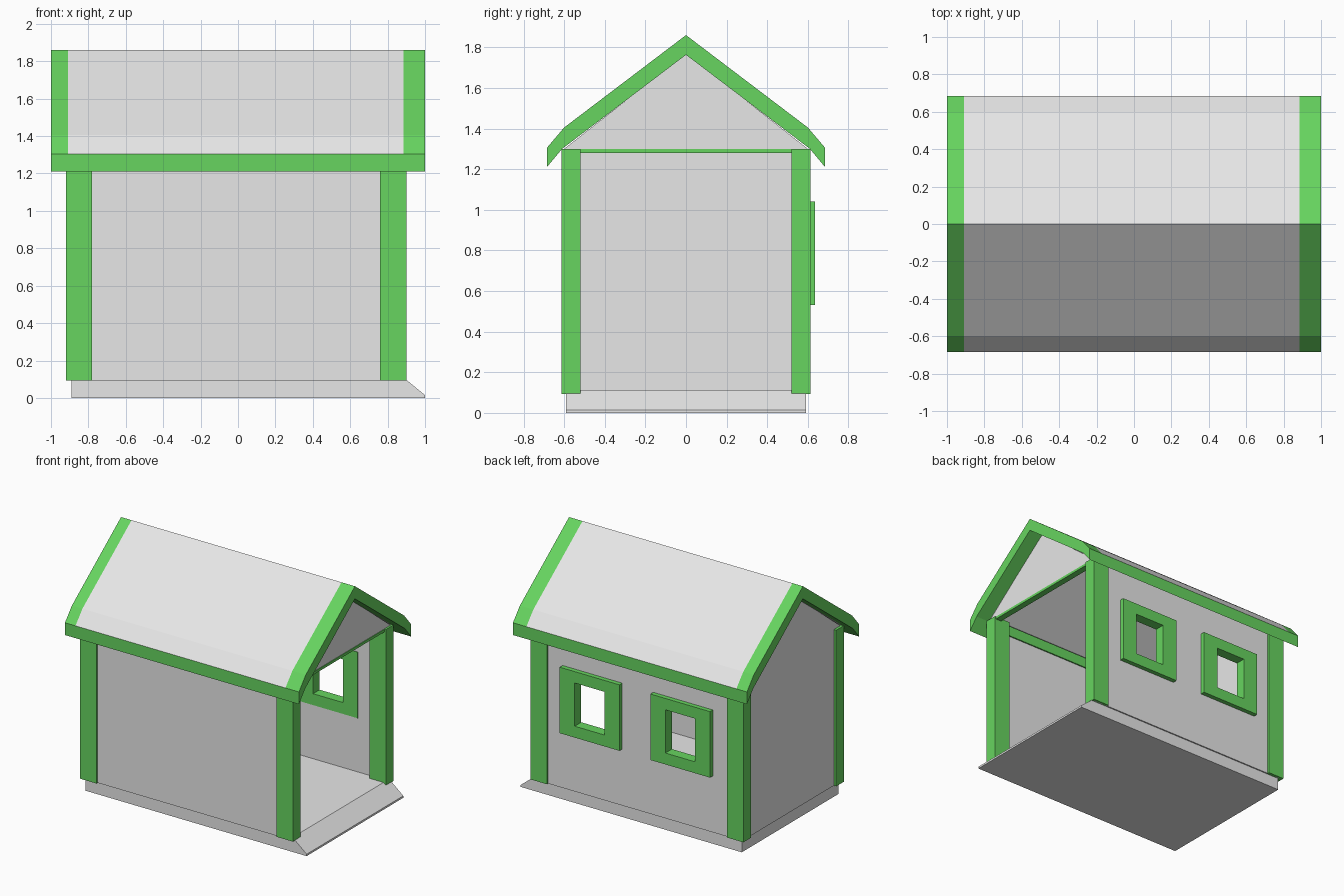
import bpy
import bmesh
from mathutils import Vector

if "Cube" in bpy.data.objects:
    bpy.data.objects.remove(bpy.data.objects["Cube"], do_unlink=True)


def material(name, rgb):
    m = bpy.data.materials.new(name)
    m.use_nodes = True
    m.diffuse_color = (*rgb, 1)
    m.node_tree.nodes["Principled BSDF"].inputs["Base Color"].default_value = (*rgb, 1)
    return m


GREY = material("light grey", (0.8, 0.8, 0.8))
GREEN = material("leaf green", (0.135, 0.66, 0.115))


def finish(name, bm, *mats):
    bmesh.ops.recalc_face_normals(bm, faces=bm.faces)
    mesh = bpy.data.meshes.new(name)
    bm.to_mesh(mesh)
    bm.free()
    for m in mats:
        mesh.materials.append(m)
    obj = bpy.data.objects.new(name, mesh)
    bpy.context.collection.objects.link(obj)
    return obj


def extrude(bm, faces, offset):
    geom = bmesh.ops.extrude_face_region(bm, geom=faces, use_keep_orig=True)["geom"]
    verts = [g for g in geom if isinstance(g, bmesh.types.BMVert)]
    bmesh.ops.translate(bm, verts=verts, vec=offset)


def prism(name, points, offset, mat):
    """Solid made by pushing a flat outline along an offset."""
    bm = bmesh.new()
    face = bm.faces.new([bm.verts.new(p) for p in points])
    extrude(bm, [face], Vector(offset))
    return finish(name, bm, mat)


def box(name, x, y, z, mat):
    outline = [(x[0], y[0], z[0]), (x[1], y[0], z[0]), (x[1], y[1], z[0]), (x[0], y[1], z[0])]
    return prism(name, outline, (0, 0, z[1] - z[0]), mat)


def panel(name, xs, zs, holes, y, mat):
    """Upright panel along x, made of grid cells with some left open."""
    bm = bmesh.new()
    grid = [[bm.verts.new((px, y[0], pz)) for pz in zs] for px in xs]
    faces = []
    for i in range(len(xs) - 1):
        for k in range(len(zs) - 1):
            if (i, k) not in holes:
                faces.append(bm.faces.new((grid[i][k], grid[i + 1][k],
                                           grid[i + 1][k + 1], grid[i][k + 1])))
    extrude(bm, faces, Vector((0, y[1] - y[0], 0)))
    return finish(name, bm, mat)


FLOOR, SILL, EAVE, RIDGE = 0.113, 0.094, 1.3, 1.77

# Floor slab with a sloped entrance edge
prism("floor", [(px, -0.59, pz) for px, pz in
                [(-0.89, 0), (1, 0), (1, 0.015), (0.88, FLOOR), (-0.89, FLOOR)]],
      (0, 1.18, 0), GREY)

# Long walls, the back one with two window openings
window_x = (-0.395, 0.38)
half_w, half_h, mid_z = 0.13, 0.17, 0.785
xs = [-0.89] + [c + s * half_w for c in window_x for s in (-1, 1)] + [0.88]
panel("front_wall", [-0.89, 0.88], [SILL, EAVE], (), (-0.6, -0.56), GREY)
panel("back_wall", xs, [SILL, mid_z - half_h, mid_z + half_h, EAVE],
      {(1, 1), (3, 1)}, (0.56, 0.6), GREY)

# Window frames reaching through the wall
for name, c in zip(("right_window_frame", "left_window_frame"), window_x):
    panel(name, [c - 0.255, c - half_w + 0.003, c + half_w - 0.003, c + 0.255],
          [0.53, mid_z - half_h + 0.003, mid_z + half_h - 0.003, 1.04],
          {(1, 1)}, (0.555, 0.635), GREEN)

# Closed end wall and the gable over the open end
prism("end_wall", [(-0.9, -0.6, SILL), (-0.9, 0.6, SILL), (-0.9, 0.6, EAVE),
                   (-0.9, 0, RIDGE), (-0.9, -0.6, EAVE)], (0.04, 0, 0), GREY)
prism("open_gable", [(0.865, -0.6, EAVE), (0.865, 0.6, EAVE), (0.865, 0, RIDGE)],
      (0.02, 0, 0), GREY)
box("entrance_beam", (0.84, 0.89), (-0.55, 0.55), (1.28, 1.3), GREEN)

# Corner posts and inner wall plates
for side, s in (("front", -1), ("back", 1)):
    y = sorted((s * 0.52, s * 0.614))
    box(side + "_right_post", (-0.92, -0.78), y, (SILL, EAVE), GREEN)
    box(side + "_left_post", (0.76, 0.9), y, (SILL, EAVE), GREEN)
    box(side + "_wall_plate", (-0.8, 0.8), sorted((s * 0.55, s * 0.59)), (1.21, 1.29), GREEN)

# Roof shell: half profile mirrored over the ridge, green edges and ends
outer = [(0, 1.86), (0.6, 1.405), (0.685, 1.305)]
inner = [(0.685, 1.21), (0.61, 1.3), (0, 1.763)]
half = outer + inner
profile = half + [(-py, pz) for py, pz in half[::-1] if py]
stations = [-1, -0.91, 0.885, 1]
bm = bmesh.new()
rings = [[bm.verts.new((px, py, pz)) for py, pz in profile] for px in stations]
count = len(profile)
for a, b in zip(rings, rings[1:]):
    for i in range(count):
        j = (i + 1) % count
        bm.faces.new((a[i], a[j], b[j], b[i]))
# End caps as strips between outer and inner outlines
right_pairs = [(0, 5), (1, 4), (2, 3)]
left_pairs = [(0, 5), (9, 6), (8, 7)]
for ring in (rings[0], rings[-1]):
    for pairs in (right_pairs, left_pairs):
        for (o1, i1), (o2, i2) in zip(pairs, pairs[1:]):
            bm.faces.new((ring[o1], ring[o2], ring[i2], ring[i1]))
roof = finish("roof", bm, GREY, GREEN)
for p in roof.data.polygons:
    middle = abs(p.center.x) < 0.5
    eave_soffit = p.normal.z < 0 and abs(p.center.y) > 0.6
    p.material_index = 0 if middle and abs(p.normal.z) > 0.3 and not eave_soffit else 1
